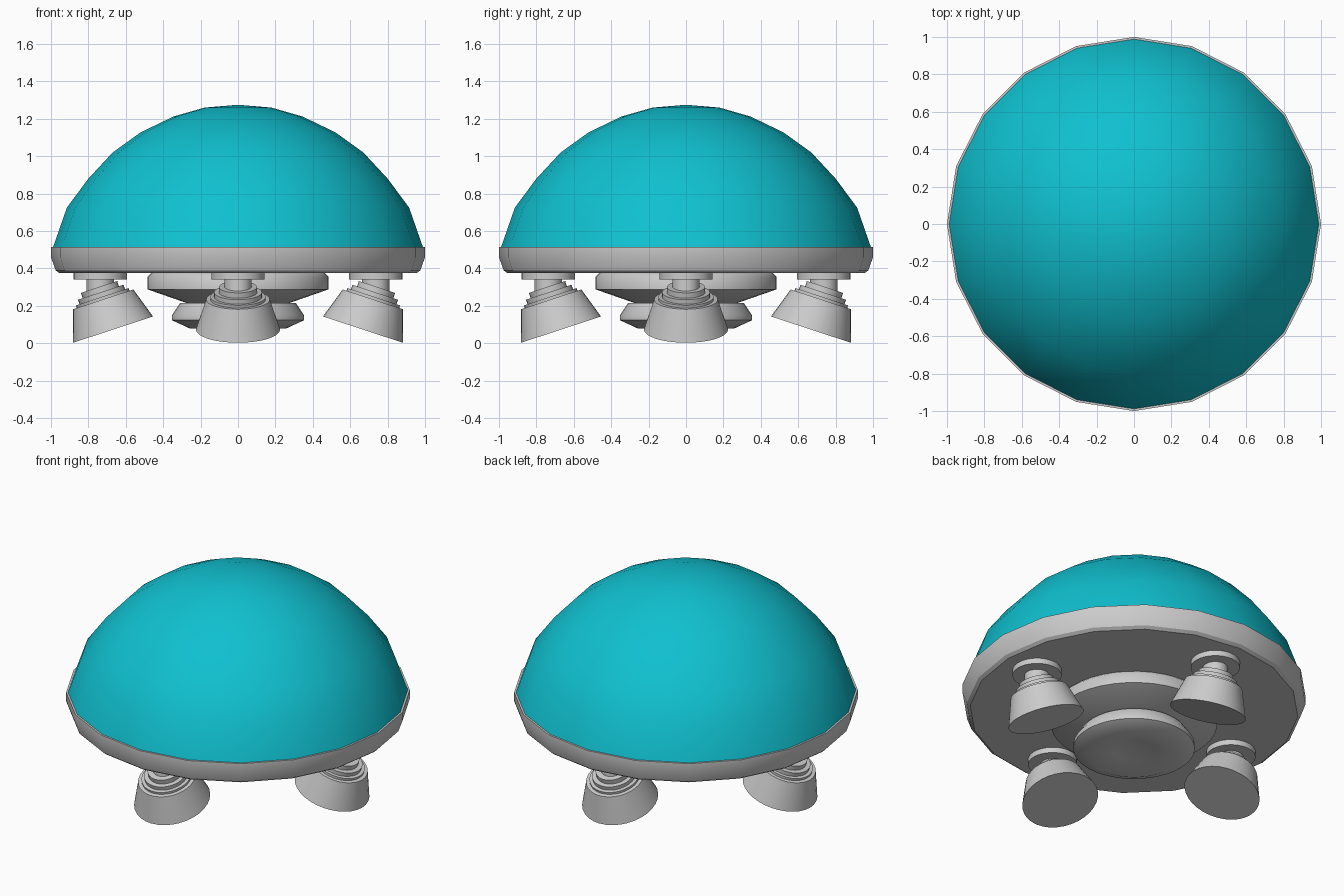
import bpy, bmesh
from math import cos, sin, pi, radians
from mathutils import Matrix

if "Cube" in bpy.data.objects:
    bpy.data.objects.remove(bpy.data.objects["Cube"])


def lathe(name, profile, sides, angle=30, matrix=None, material=None):
    """Revolve (radius, height) points round z; ends are capped."""
    bm = bmesh.new()
    rings = []
    for r, z in profile:
        if r == 0:
            rings.append([bm.verts.new((0, 0, z))])
        else:
            rings.append([bm.verts.new((r * cos(2 * pi * i / sides), r * sin(2 * pi * i / sides), z))
                          for i in range(sides)])
    for a, b in zip(rings, rings[1:]):
        for i in range(sides):
            j = (i + 1) % sides
            if len(a) == 1:
                bm.faces.new((a[0], b[j], b[i]))
            elif len(b) == 1:
                bm.faces.new((a[i], a[j], b[0]))
            else:
                bm.faces.new((a[i], a[j], b[j], b[i]))
    for ring in (rings[0], rings[-1]):
        if len(ring) > 1:
            bm.faces.new(ring)
    bmesh.ops.recalc_face_normals(bm, faces=bm.faces)
    if matrix:
        bm.transform(matrix)
    mesh = bpy.data.meshes.new(name)
    bm.to_mesh(mesh)
    bm.free()
    obj = bpy.data.objects.new(name, mesh)
    bpy.context.collection.objects.link(obj)
    if material:
        mesh.materials.append(material)
    bpy.ops.object.select_all(action='DESELECT')
    obj.select_set(True)
    bpy.context.view_layer.objects.active = obj
    bpy.ops.object.shade_smooth_by_angle(angle=radians(angle))
    return obj


teal = bpy.data.materials.new("teal")
teal.diffuse_color = (0.005, 0.53, 0.63, 1)
teal.use_nodes = True
teal.node_tree.nodes["Principled BSDF"].inputs["Base Color"].default_value = teal.diffuse_color

# Domed shell
lathe("dome_shell", [(0.99, 0.51), (0.915, 0.725), (0.80, 0.88), (0.67, 1.02), (0.52, 1.128),
                     (0.345, 1.212), (0.178, 1.26), (0, 1.275)], 20, 40, material=teal)

# Rim plate
lathe("rim_plate", [(0.955, 0.375), (0.975, 0.39), (1.0, 0.46), (1.0, 0.515)], 20, 30)

# Stacked discs under the body, the lower one dished
lathe("upper_belly_disc", [(0.26, 0.21), (0.484, 0.288), (0.484, 0.355), (0.46, 0.38)], 40, 50)
lathe("lower_belly_disc", [(0, 0.12), (0.12, 0.112), (0.26, 0.08), (0.353, 0.123), (0.353, 0.15),
                           (0.31, 0.214)], 40, 50)

# Four legs: fixed mount and neck, with a splayed stepped foot
for i, side in enumerate(("right", "back", "left", "front")):
    turn = Matrix.Rotation(i * pi / 2, 4, 'Z')
    lathe(side + "_leg_mount", [(0.073, 0.26), (0.073, 0.34), (0.143, 0.34), (0.143, 0.38)], 32,
          matrix=turn @ Matrix.Translation((0.736, 0, 0)))
    tilt = Matrix.Translation((0.668, 0, 0.073)) @ Matrix.Rotation(radians(18.2), 4, 'Y')
    lathe(side + "_foot", [(0.225, 0), (0.17, 0.17), (0.148, 0.17), (0.148, 0.185), (0.128, 0.185),
                           (0.128, 0.21), (0.102, 0.21), (0.102, 0.24)], 32, matrix=turn @ tilt)
